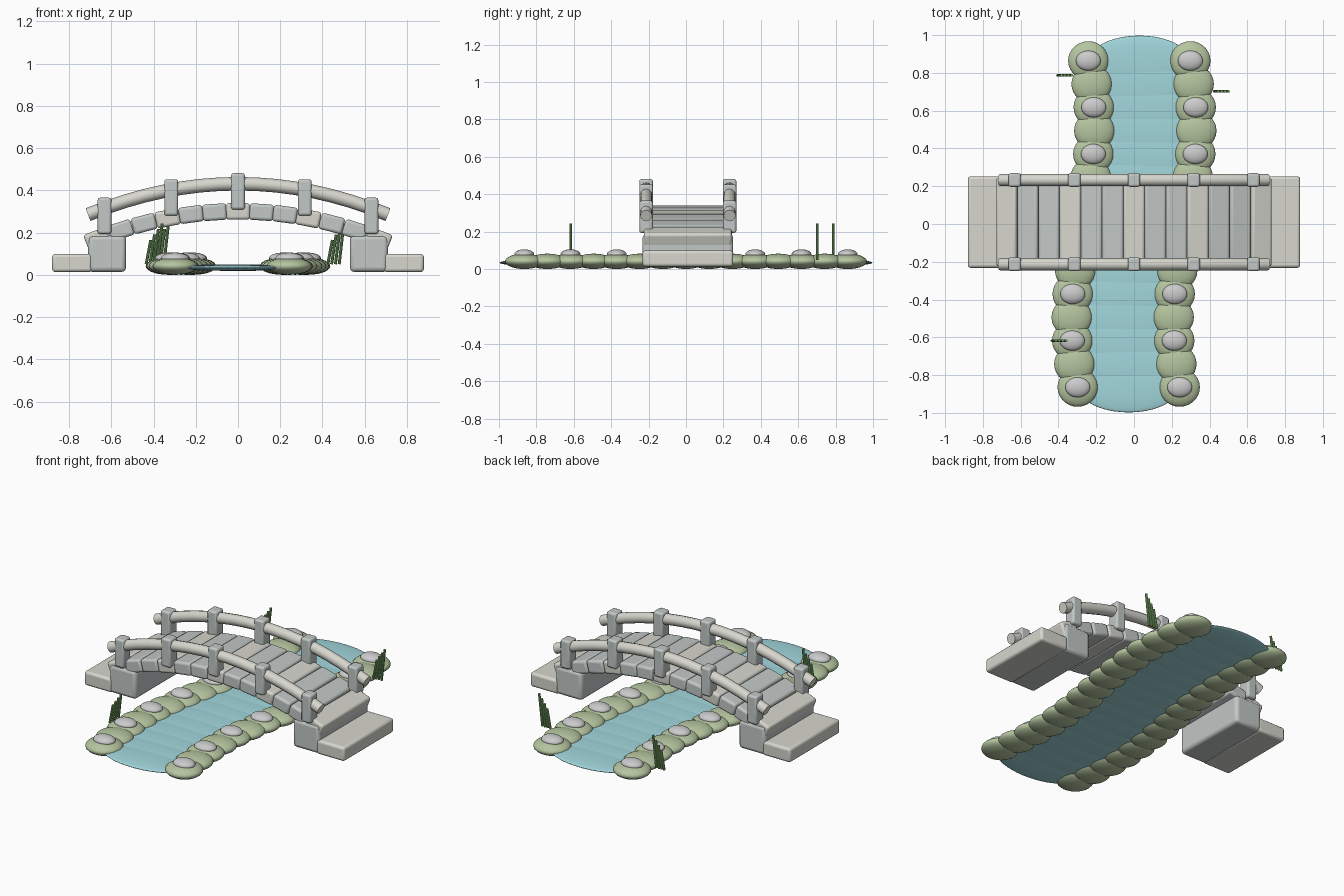
import bpy, math
from mathutils import Vector

if "Cube" in bpy.data.objects:
    bpy.data.objects.remove(bpy.data.objects["Cube"])

YC = 0.01  # bridge centre line


def mat(name, col):
    m = bpy.data.materials.new(name)
    m.diffuse_color = (*col, 1)
    m.use_nodes = True
    m.node_tree.nodes["Principled BSDF"].inputs["Base Color"].default_value = m.diffuse_color
    return m


LIGHT = mat("light_stone", (0.68, 0.68, 0.62))
GREY = mat("grey_stone", (0.54, 0.58, 0.57))
PEBBLE = mat("pebble", (0.55, 0.57, 0.56))
GREEN = mat("moss", (0.46, 0.56, 0.35))
WATER = mat("water", (0.36, 0.68, 0.72))
REED = mat("reed", (0.22, 0.45, 0.16))


def box(name, loc, size, m, bevel=0.015, tilt=0):
    bpy.ops.mesh.primitive_cube_add(size=1, location=loc)
    o = bpy.context.object
    o.name = name
    o.scale = size
    bpy.ops.object.transform_apply(location=False, rotation=False, scale=True)
    o.rotation_euler.y = tilt
    b = o.modifiers.new("bevel", 'BEVEL')
    b.width, b.segments = bevel, 3
    o.data.materials.append(m)
    bpy.ops.object.shade_smooth_by_angle()
    return o


def ball(name, loc, radii, m, seg=28):
    bpy.ops.mesh.primitive_uv_sphere_add(segments=seg, ring_count=14, radius=1, location=loc)
    o = bpy.context.object
    o.name = name
    o.scale = radii
    o.data.materials.append(m)
    bpy.ops.object.shade_smooth()
    return o


def rod(name, a, b, r, m):
    a, b = Vector(a), Vector(b)
    bpy.ops.mesh.primitive_cylinder_add(vertices=10, radius=r, depth=(b - a).length,
                                        location=(a + b) / 2)
    o = bpy.context.object
    o.name = name
    o.rotation_euler = (b - a).to_track_quat('Z', 'Y').to_euler()
    o.data.materials.append(m)
    bpy.ops.object.shade_smooth_by_angle()


def arch(x, top):
    return top - 0.29 * x * x


# arched deck of slabs
for i in range(-6, 7):
    x = i * 0.111
    box("deck_slab", (x, YC, arch(x, 0.30)), (0.114, 0.47, 0.078),
        LIGHT if i % 3 == 0 else GREY, 0.014, math.atan(0.58 * x))

# abutments and entry steps
for s in (-1, 1):
    box("abutment", (s * 0.62, YC, 0.1), (0.18, 0.484, 0.172), GREY, 0.02)
    box("entry_step", (s * 0.785, YC, 0.056), (0.19, 0.484, 0.086), LIGHT, 0.015)

# railings: curved handrail and posts
for s in (-1, 1):
    y = YC + s * 0.223
    cu = bpy.data.curves.new("handrail", 'CURVE')
    cu.dimensions = '3D'
    cu.bevel_depth, cu.bevel_resolution, cu.use_fill_caps = 0.032, 4, True
    sp = cu.splines.new('POLY')
    sp.points.add(16)
    for k, p in enumerate(sp.points):
        x = -0.71 + 1.42 * k / 16
        p.co = (x, y, arch(x, 0.431), 1)
    cu.materials.append(LIGHT)
    bpy.context.collection.objects.link(bpy.data.objects.new("handrail", cu))
    for i in range(-2, 3):
        x = i * 0.316
        box("rail_post", (x, y, arch(x, 0.395)), (0.065, 0.072, 0.172), GREY, 0.012)

# winding stream with mossy banks and pebbles
for i in range(15):
    y = (i - 7) * 0.1235
    xc = 0.06 * math.sin(3.07 * y)
    ball("water", (xc, y, 0.034), (0.265, 0.133, 0.015), WATER, 40)
    for s in (-1, 1):
        x = xc + s * 0.27
        ball("bank", (x, y, 0.041), (0.107, 0.103, 0.041), GREEN)
        if i % 2 == 0:
            ball("bank_stone", (x, y, 0.078), (0.066, 0.053, 0.027), PEBBLE)

# reed clumps
for cx, cy in ((-0.435, -0.617), (-0.405, 0.787), (0.425, 0.702)):
    for k in range(4):
        x = cx + k * 0.018
        rod("reed", (x, cy, 0.05), (x + 0.022, cy, 0.165 + k * 0.026), 0.007, REED)
